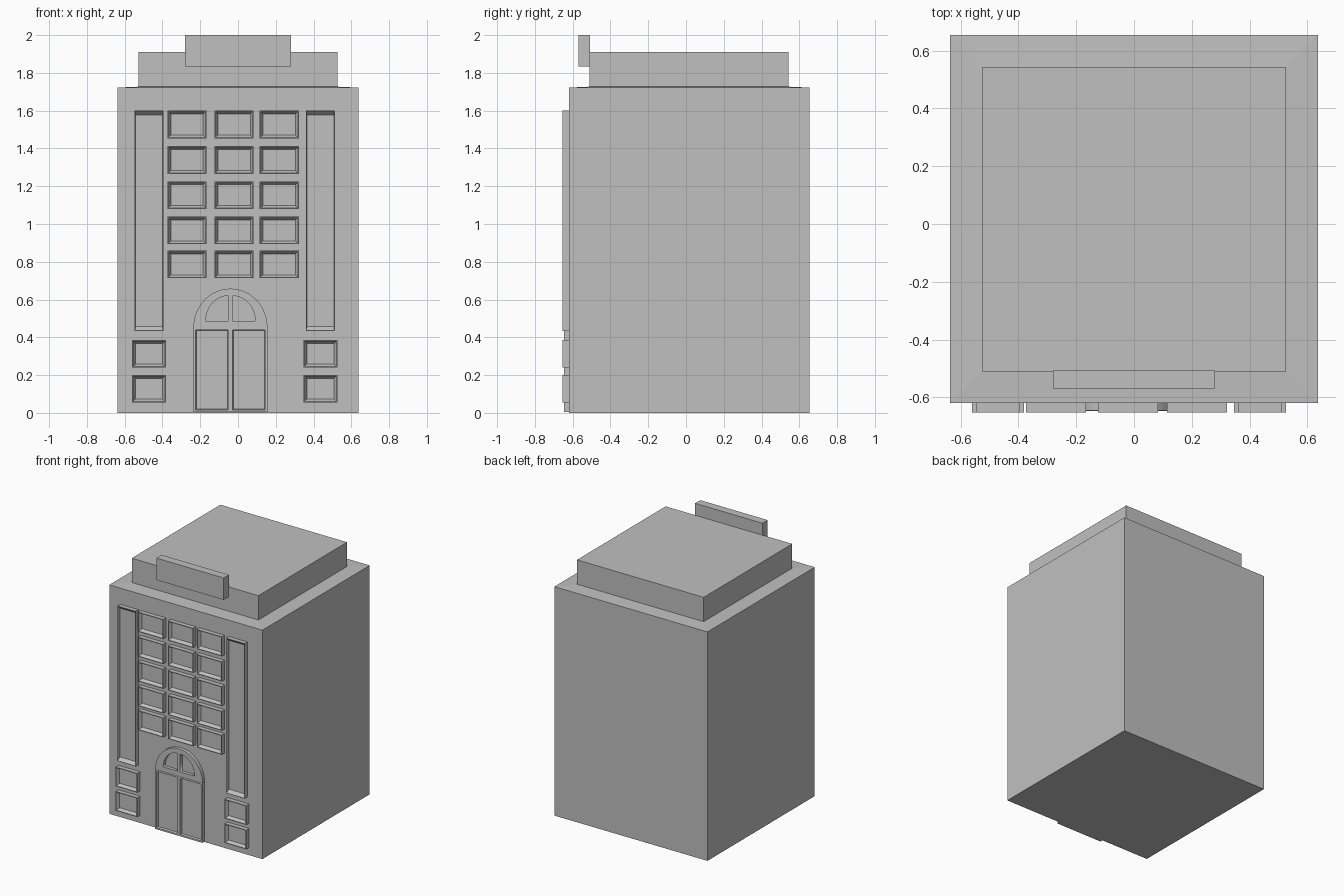
import bpy, bmesh, math
from mathutils import Vector

cube = bpy.data.objects.get("Cube")
if cube:
    bpy.data.objects.remove(cube)

stone = bpy.data.materials.new("grey_stone")
stone.use_nodes = True
colour = (0.53, 0.53, 0.53, 1)
stone.diffuse_color = colour
stone.node_tree.nodes["Principled BSDF"].inputs["Base Color"].default_value = colour

WALL, FRONT = -0.62, -0.653


def add_object(name, mesh):
    mesh.materials.clear()
    mesh.materials.append(stone)
    obj = bpy.data.objects.new(name, mesh)
    bpy.context.collection.objects.link(obj)
    return obj


def loft(name, rings):
    """Join rings of points with quads and cap both ends."""
    bm = bmesh.new()
    loops = [[bm.verts.new(p) for p in ring] for ring in rings]
    for a, b in zip(loops, loops[1:]):
        for i in range(len(a)):
            j = (i + 1) % len(a)
            bm.faces.new((a[i], a[j], b[j], b[i]))
    bm.faces.new(loops[0])
    bm.faces.new(loops[-1])
    bmesh.ops.recalc_face_normals(bm, faces=bm.faces)
    mesh = bpy.data.meshes.new(name)
    bm.to_mesh(mesh)
    bm.free()
    return add_object(name, mesh)


def plan(x, y0, y1, z):
    return [(-x, y0, z), (x, y0, z), (x, y1, z), (-x, y1, z)]


def upright(x0, x1, z0, z1, y, dx=0, dz=0):
    return [(x0 + dx, y, z0 + dz), (x1 - dx, y, z0 + dz),
            (x1 - dx, y, z1 - dz), (x0 + dx, y, z1 - dz)]


def framed_panel(name, x0, x1, z0, z1, front=FRONT, rim=0.005, slope=(0.013, 0.013), pane=-0.63):
    """Raised frame whose inner edge slopes back to a pane."""
    box = (x0, x1, z0, z1)
    return loft(name, [
        upright(*box, WALL + 0.005),
        upright(*box, front),
        upright(*box, front, rim, rim),
        upright(*box, pane, rim + slope[0], rim + slope[1])])


# Main block with a very slightly pitched ledge, roof block and sign board
loft("building_body", [plan(0.637, WALL, 0.655, 0), plan(0.637, WALL, 0.655, 1.722),
                       plan(0.527, -0.51, 0.543, 1.727)])
loft("roof_block", [plan(0.527, -0.51, 0.543, 1.72), plan(0.527, -0.51, 0.543, 1.91)])
loft("sign_board", [plan(0.28, -0.57, -0.508, 1.835), plan(0.28, -0.57, -0.508, 2.0)])

# Five rows of three windows
for row, top in enumerate((1.60, 1.412, 1.226, 1.04, 0.86)):
    for col, left in enumerate((-0.374, -0.125, 0.114)):
        framed_panel(f"window_{row + 1}_{col + 1}", left, left + 0.208, top - 0.147, top)

# Tall side windows with two small windows below each
for side, x in (("right", -0.471), ("left", 0.436)):
    framed_panel(f"tall_window_{side}", x - 0.076, x + 0.076, 0.434, 1.60,
                 rim=0.002, slope=(0.003, 0.021))
    for level, z in (("upper", 0.24), ("lower", 0.056)):
        framed_panel(f"small_window_{level}_{side}", x - 0.09, x + 0.09, z, z + 0.145)

# Double door: two framed leaves
DOOR_X, HALF, SPRING = -0.04, 0.196, 0.452
for name, x0, x1 in (("door_leaf_right", DOOR_X - HALF, DOOR_X),
                     ("door_leaf_left", DOOR_X, DOOR_X + HALF)):
    framed_panel(name, x0, x1, 0.004, SPRING, front=-0.647, rim=0.012,
                 slope=(0.004, 0.004), pane=-0.632)


# Arch over the door with two quarter-round openings
def arc(cx, cz, rx, rz, start, end, steps):
    angles = [math.radians(start + (end - start) * i / steps) for i in range(steps + 1)]
    return [Vector((cx + rx * math.cos(a), cz + rz * math.sin(a), 0)) for a in angles]


outlines = [arc(DOOR_X, SPRING, HALF, 0.206, 0, 180, 24)]
for sign in (-1, 1):
    cx = DOOR_X + sign * 0.011
    outlines.append([Vector((cx, 0.487, 0))] + arc(cx, 0.487, sign * 0.12, 0.133, 0, 90, 10))

curve = bpy.data.curves.new("door_arch_outline", "CURVE")
curve.dimensions = "2D"
curve.fill_mode = "BOTH"
curve.extrude = 0.013
for points in outlines:
    spline = curve.splines.new("POLY")
    spline.points.add(len(points) - 1)
    for point, co in zip(spline.points, points):
        point.co = (*co, 1)
    spline.use_cyclic_u = True
outline = bpy.data.objects.new("door_arch_outline", curve)
bpy.context.collection.objects.link(outline)
graph = bpy.context.evaluated_depsgraph_get()
arch = add_object("door_arch", bpy.data.meshes.new_from_object(outline.evaluated_get(graph)))
arch.rotation_euler.x = math.pi / 2
arch.location.y = WALL - 0.012
bpy.data.objects.remove(outline)
